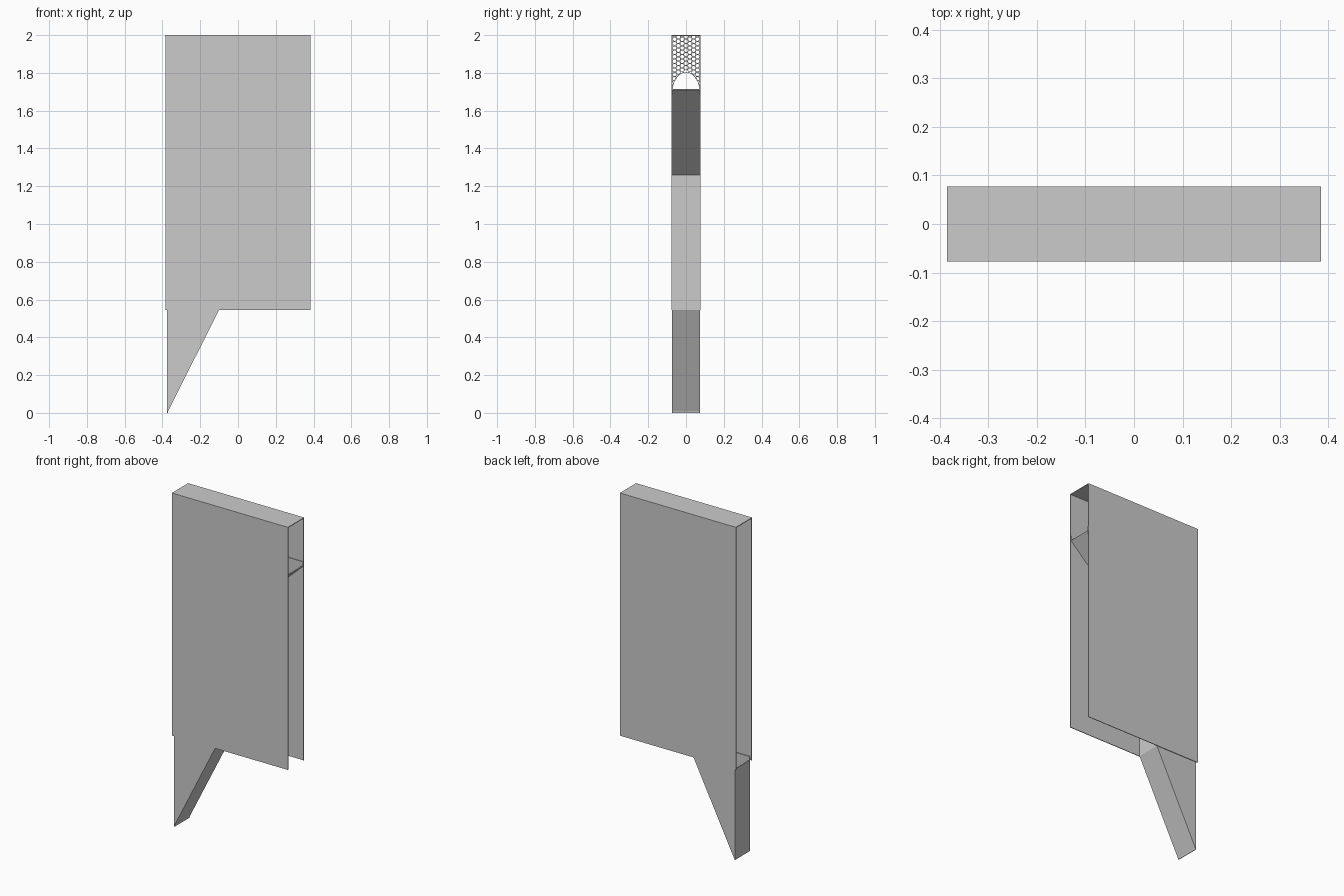
import bpy, bmesh, math
from mathutils import Vector

if "Cube" in bpy.data.objects:
    bpy.data.objects.remove(bpy.data.objects["Cube"])


def make_object(name, bm):
    mesh = bpy.data.meshes.new(name)
    bmesh.ops.recalc_face_normals(bm, faces=bm.faces)
    bm.to_mesh(mesh)
    bm.free()
    ob = bpy.data.objects.new(name, mesh)
    bpy.context.collection.objects.link(ob)
    return ob


def box(name, lo, hi):
    bm = bmesh.new()
    bmesh.ops.create_cube(bm, size=1)
    for v in bm.verts:
        v.co = Vector([lo[i] + (v.co[i] + 0.5) * (hi[i] - lo[i]) for i in range(3)])
    return make_object(name, bm)


def prism(name, profile, y0, y1):
    # side profile (x, z) pulled along y
    bm = bmesh.new()
    face = bm.faces.new([bm.verts.new((x, y0, z)) for x, z in profile])
    ext = bmesh.ops.extrude_face_region(bm, geom=[face])
    for v in ext["geom"]:
        if isinstance(v, bmesh.types.BMVert):
            v.co.y = y1
    return make_object(name, bm)


X, Y, T = 0.385, 0.077, 0.004
BOTTOM, TOP = 0.545, 2.0
IN = Y - T

# Casing: two side plates and a top cover, ends and bottom left open
for name, s in (("front_plate", -1), ("back_plate", 1)):
    ys = sorted((s * Y, s * IN))
    box(name, (-X, ys[0], BOTTOM), (X, ys[1], TOP))
box("top_cover", (-X, -IN, TOP - T), (X, IN, TOP))

# Chute floor: slope, vertical drop, then slope into the bucket tip
G = 0.07
prism("chute_slope", [(0.383, 1.71), (-0.10, 1.26), (-0.104, 1.264), (0.379, 1.714)], -G, G)
prism("chute_drop", [(-0.10, 1.26), (-0.10, BOTTOM), (-0.104, BOTTOM), (-0.104, 1.264)], -G, G)
prism("bucket_slope", [(-0.10, BOTTOM), (-0.375, 0), (-0.375, 0.008), (-0.104, BOTTOM)], -G, G)
box("bucket_end", (-0.375, -G, 0), (-0.371, G, BOTTOM))

# Liners on both sides of the chute and bucket
liner = [(-0.375, 0), (-0.10, BOTTOM), (-0.10, 1.26), (0.383, 1.71), (0.383, 1.737),
         (0.22, 1.737), (-0.20, 1.36), (-0.20, 0.567), (-0.375, 0.567)]
prism("front_liner", liner, -IN, -G + 0.002)
prism("back_liner", liner, G - 0.002, IN)

# Hexagonal mesh screen with an arched lower edge
MX, R, HOLE = -0.10, 0.0135, 0.76
A, B, AZ = 0.07, 0.092, 1.71
bm = bmesh.new()
dy, dz = 1.5 * R, math.sqrt(3) * R
for i in range(-5, 6):
    for j in range(18):
        cy, cz = i * dy, 1.71 + (j + 0.5 * (i % 2)) * dz
        if (cy / (A + 0.004)) ** 2 + ((cz - AZ) / (B + 0.004)) ** 2 < 1:
            continue
        rings = []
        for r in (R, R * HOLE):
            rings.append([bm.verts.new((MX, cy + r * math.cos(k * math.pi / 3),
                                        cz + r * math.sin(k * math.pi / 3))) for k in range(6)])
        for k in range(6):
            n = (k + 1) % 6
            bm.faces.new((rings[0][k], rings[0][n], rings[1][n], rings[1][k]))
bmesh.ops.remove_doubles(bm, verts=bm.verts, dist=1e-4)
for co, no in (((0, IN, 0), (0, 1, 0)), ((0, -IN, 0), (0, -1, 0)), ((0, 0, TOP - T), (0, 0, 1))):
    bmesh.ops.bisect_plane(bm, geom=bm.verts[:] + bm.edges[:] + bm.faces[:],
                           plane_co=co, plane_no=no, clear_outer=True)
# trim what hangs into the arch
bad = [f for f in bm.faces if (f.calc_center_median().y / A) ** 2
       + ((f.calc_center_median().z - AZ) / B) ** 2 < 1]
bmesh.ops.delete(bm, geom=bad, context="FACES")
screen = make_object("mesh_screen", bm)

# Rim round the arch
bm = bmesh.new()
rows = []
for k in range(25):
    a = math.pi * k / 24
    rows.append([bm.verts.new((MX, (A + o) * math.cos(a), AZ + (B + o) * math.sin(a)))
                 for o in (0, 0.003)])
for p, q in zip(rows, rows[1:]):
    bm.faces.new((p[0], p[1], q[1], q[0]))
rim = make_object("arch_rim", bm)
for ob in (screen, rim):
    m = ob.modifiers.new("thickness", "SOLIDIFY")
    m.thickness, m.offset = 0.004, 0
